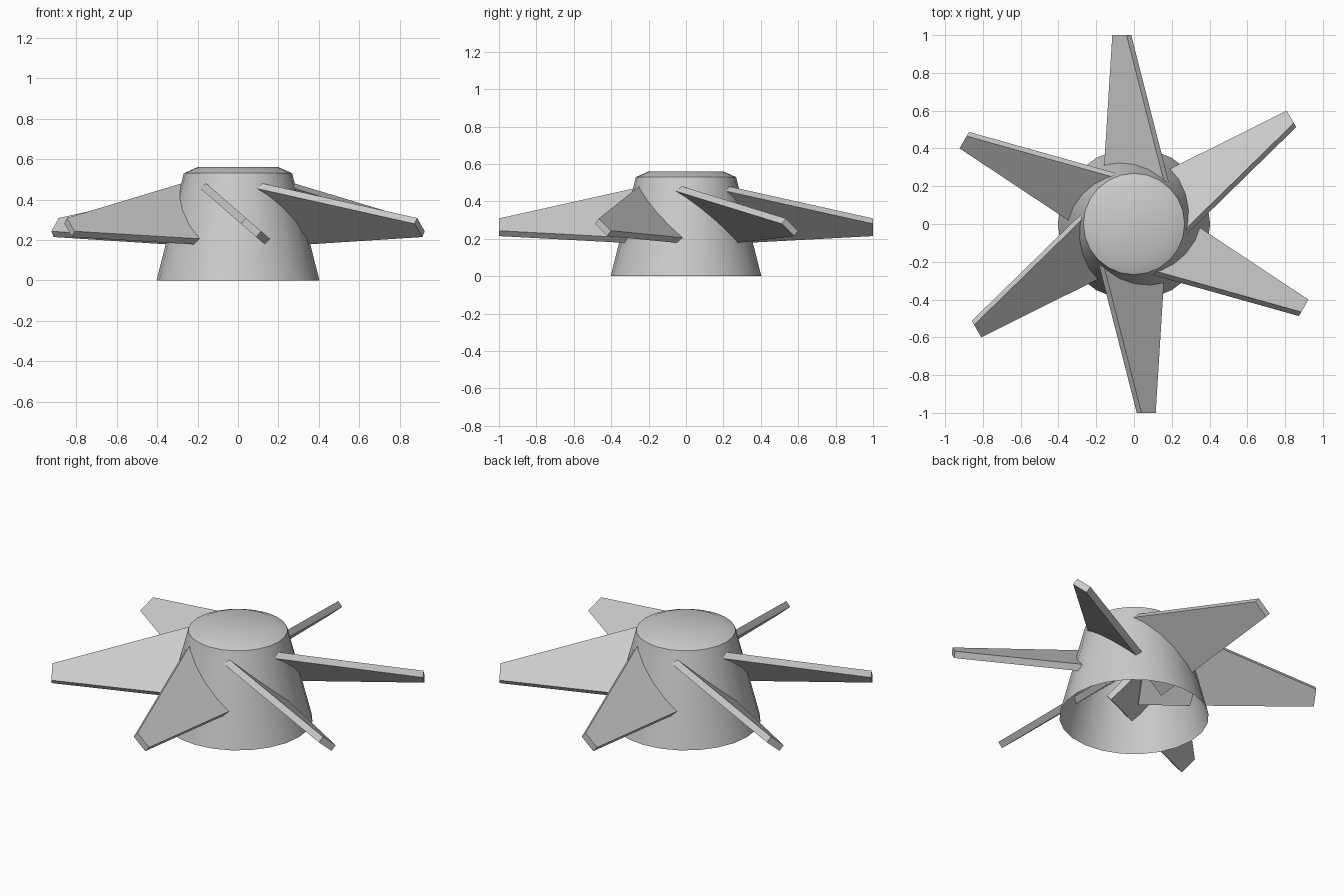
import bpy, bmesh
from math import sin, cos, pi, radians

if "Cube" in bpy.data.objects:
    bpy.data.objects.remove(bpy.data.objects["Cube"])

SIDES = 24
BLADES = 6


def make_object(name, bm):
    bmesh.ops.recalc_face_normals(bm, faces=bm.faces)
    mesh = bpy.data.meshes.new(name)
    bm.to_mesh(mesh)
    bm.free()
    obj = bpy.data.objects.new(name, mesh)
    bpy.context.collection.objects.link(obj)
    return obj


# Hub: tapered shell, open underneath, with a chamfered closed top
def build_hub():
    bm = bmesh.new()
    rings = []
    for r, z in [(0.403, 0), (0.268, 0.53), (0.2, 0.56)]:
        rings.append([bm.verts.new((r * cos(2 * pi * i / SIDES), r * sin(2 * pi * i / SIDES), z))
                      for i in range(SIDES)])
    for low, high in zip(rings, rings[1:]):
        for i in range(SIDES):
            j = (i + 1) % SIDES
            bm.faces.new((low[i], low[j], high[j], high[i]))
    bm.faces.new(rings[-1])
    hub = make_object("hub", bm)
    # keep the outside facing out even though the shell is open
    if hub.data.polygons[-1].normal.z < 0:
        hub.data.flip_normals()
    bpy.context.view_layer.objects.active = hub
    hub.select_set(True)
    bpy.ops.object.shade_smooth_by_angle(angle=radians(25))
    hub.select_set(False)


# Blade: flat tapered slab, pitched about its radial axis
def build_blade(index, pitch=radians(41), thickness=0.038, height=0.318):
    azimuth = radians(30 + 360 / BLADES * index)
    bm = bmesh.new()
    ends = []
    for r, u0, u1 in [(0.05, -0.286, 0.214), (1.0, 0.036, 0.136)]:
        ring = []
        for u, t in [(u0, -1), (u1, -1), (u1, 1), (u0, 1)]:
            v = t * thickness / 2
            side = u * cos(pitch) + v * sin(pitch)
            z = height - u * sin(pitch) + v * cos(pitch)
            ring.append(bm.verts.new((r * cos(azimuth) - side * sin(azimuth),
                                      r * sin(azimuth) + side * cos(azimuth), z)))
        ends.append(ring)
    root, tip = ends
    bm.faces.new(root)
    bm.faces.new(tip)
    for i in range(4):
        j = (i + 1) % 4
        bm.faces.new((root[i], root[j], tip[j], tip[i]))
    make_object(f"blade_{index + 1}", bm)


build_hub()
for k in range(BLADES):
    build_blade(k)
